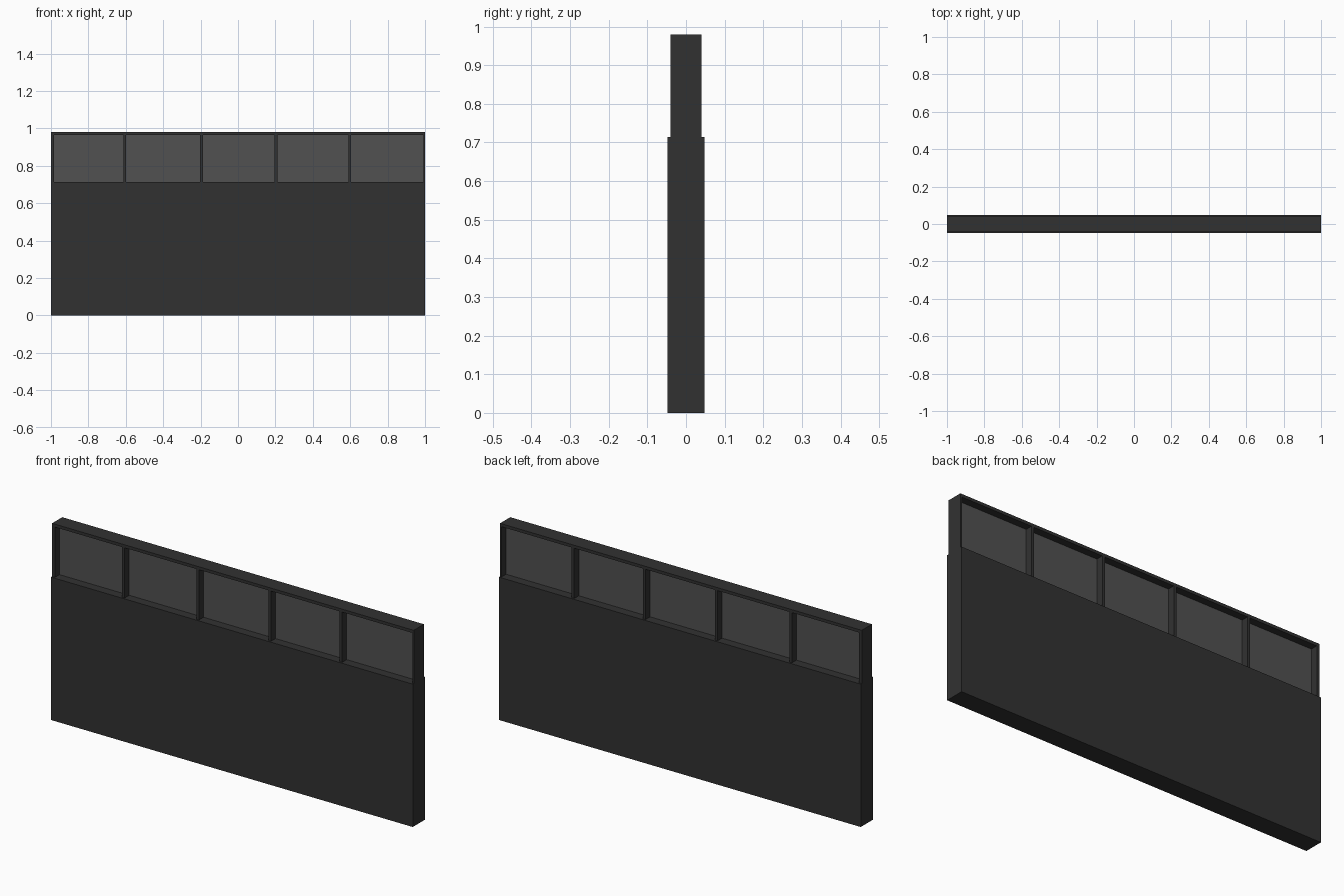
import bpy

if "Cube" in bpy.data.objects:
    bpy.data.objects.remove(bpy.data.objects["Cube"])


def material(name, value):
    m = bpy.data.materials.new(name)
    m.diffuse_color = (value, value, value, 1)
    m.use_nodes = True
    m.node_tree.nodes["Principled BSDF"].inputs["Base Color"].default_value = m.diffuse_color
    return m


dark = material("dark grey", 0.031)
pane_grey = material("pane grey", 0.082)


def box(name, x0, x1, depth, z0, z1, mat):
    """Box spanning x0..x1 and z0..z1, centred on y = 0."""
    bpy.ops.mesh.primitive_cube_add(size=1, location=((x0 + x1) / 2, 0, (z0 + z1) / 2))
    ob = bpy.context.object
    ob.name = name
    ob.scale = (x1 - x0, depth, z1 - z0)
    bpy.ops.object.transform_apply(location=False, rotation=False, scale=True)
    ob.data.materials.append(mat)
    return ob


SILL, HEAD, TOP = 0.714, 0.965, 0.98
FRAME_DEPTH = 0.08

# Solid lower wall
box("lower_panel", -1, 1, 0.096, 0, SILL, dark)

# Top rail of the window frame
box("top_rail", -1, 1, FRAME_DEPTH, HEAD, TOP, dark)

# Upright posts: two ends and four dividers
posts = [(-1, -0.984), (-0.613, -0.599), (-0.202, -0.188),
         (0.196, 0.21), (0.59, 0.604), (0.992, 1)]
for i, (x0, x1) in enumerate(posts):
    box(f"post_{i + 1}", x0, x1, FRAME_DEPTH, SILL, HEAD, dark)

# Thin panes set midway in each opening
for i in range(len(posts) - 1):
    box(f"window_pane_{i + 1}", posts[i][1], posts[i + 1][0], 0.008, SILL, HEAD, pane_grey)
